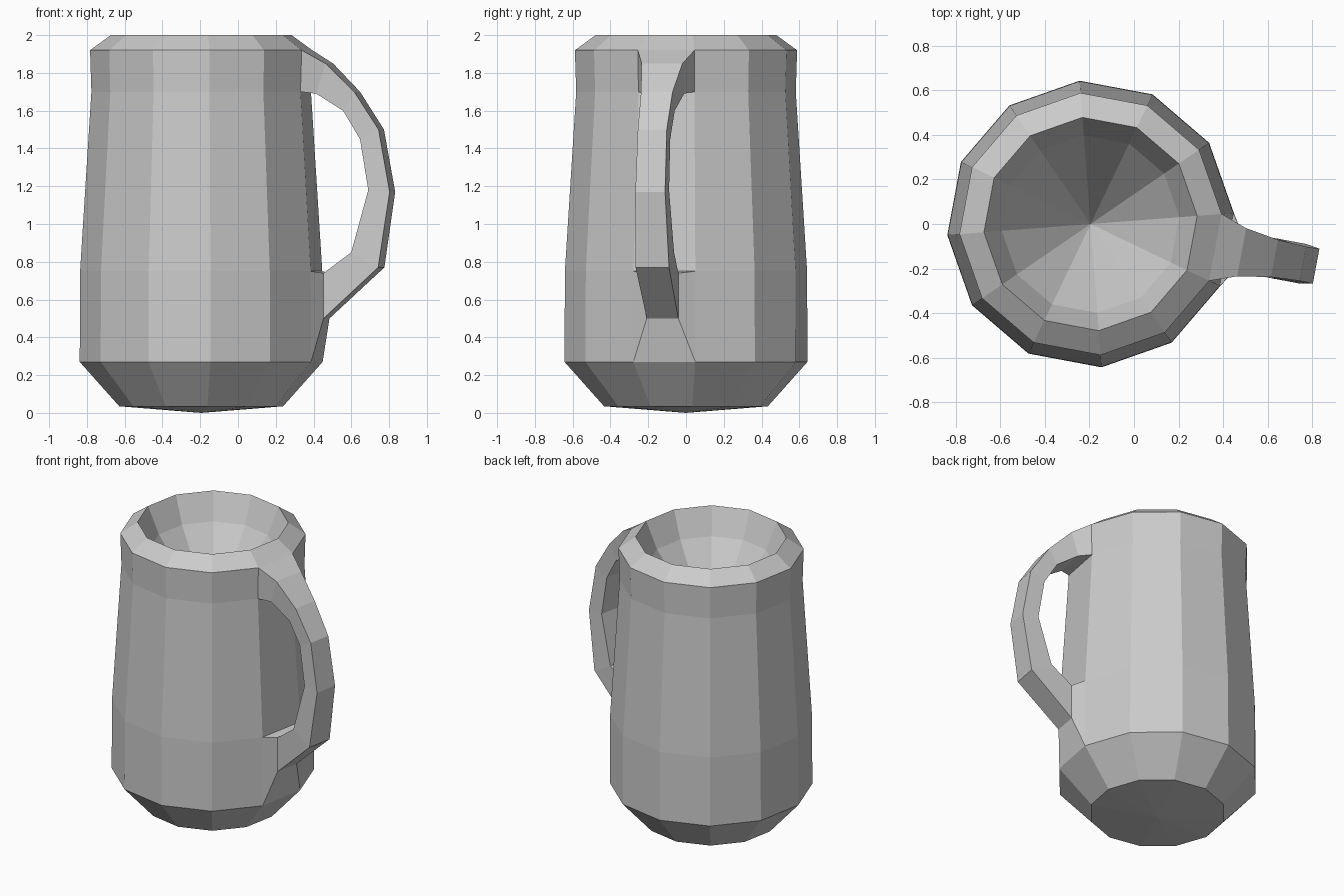
import bpy
import bmesh
from math import radians, sin, cos
from mathutils import Matrix, Vector

if "Cube" in bpy.data.objects:
    bpy.data.objects.remove(bpy.data.objects["Cube"])

SIDES = 12
TURN = 4.4      # angle of the first corner
CENTRE = Vector((-0.195, 0, 0))

grey = bpy.data.materials.new("plain grey")
grey.use_nodes = True
grey.diffuse_color = (0.6, 0.6, 0.6, 1)
grey.node_tree.nodes["Principled BSDF"].inputs["Base Color"].default_value = (0.6, 0.6, 0.6, 1)


def corner(radius, z, i):
    a = radians(TURN + i * 360 / SIDES)
    return CENTRE + Vector((radius * cos(a), radius * sin(a), z))


def finish(bm, name):
    mesh = bpy.data.meshes.new(name)
    bm.to_mesh(mesh)
    bm.free()
    mesh.materials.append(grey)
    obj = bpy.data.objects.new(name, mesh)
    bpy.context.collection.objects.link(obj)


# Body: rings of (radius, height) from the base, over the rim, into the bowl
profile = [(0.435, 0.035), (0.645, 0.27), (0.643, 0.75), (0.583, 1.7),
           (0.59, 1.92), (0.48, 2.0), (0.40, 1.82)]
bm = bmesh.new()
rings = [[bm.verts.new(corner(r, z, i)) for i in range(SIDES)] for r, z in profile]
base = bm.verts.new(CENTRE)
bowl = bm.verts.new(CENTRE + Vector((0, 0, 1.27)))
for i in range(SIDES):
    j = (i + 1) % SIDES
    bm.faces.new((base, rings[0][j], rings[0][i]))
    bm.faces.new((bowl, rings[-1][i], rings[-1][j]))
    for level, (low, high) in enumerate(zip(rings, rings[1:])):
        # leave the two openings where the handle grows out of the wall
        if not (i == SIDES - 1 and level in (1, 3)):
            bm.faces.new((low[i], low[j], high[j], high[i]))
finish(bm, "mug_body")

# Handle: each section is (outer reach, outer z, inner reach, inner z, half width)
sections = [(0.69, 1.85, 0.64, 1.69, 0.11), (0.84, 1.7, 0.78, 1.6, 0.085),
            (0.97, 1.5, 0.87, 1.45, 0.078), (1.03, 1.17, 0.915, 1.18, 0.08),
            (0.97, 0.77, 0.825, 0.85, 0.09), (0.675, 0.5, 0.675, 0.74, 0.085)]
frame = Matrix.Translation(CENTRE) @ Matrix.Rotation(radians(TURN - 180 / SIDES), 4, "Z")


def root(outer, inner):
    # matching corners of an opening in the body wall
    return [corner(*profile[k], i) for k, i in ((outer, 0), (outer, -1), (inner, -1), (inner, 0))]


loops = [root(4, 3)]
for ro, zo, ri, zi, w in sections:
    loops.append([frame @ Vector(p) for p in ((ro, w, zo), (ro, -w, zo), (ri, -w, zi), (ri, w, zi))])
loops.append(root(1, 2))

bm = bmesh.new()
loops = [[bm.verts.new(p) for p in loop] for loop in loops]
for a, b in zip(loops, loops[1:]):
    for k in range(4):
        m = (k + 1) % 4
        bm.faces.new((a[k], a[m], b[m], b[k]))
bm.normal_update()
# outer faces must point away from the body
if bm.faces[:][12].normal.x < 0:
    bmesh.ops.reverse_faces(bm, faces=bm.faces[:])
finish(bm, "handle")
